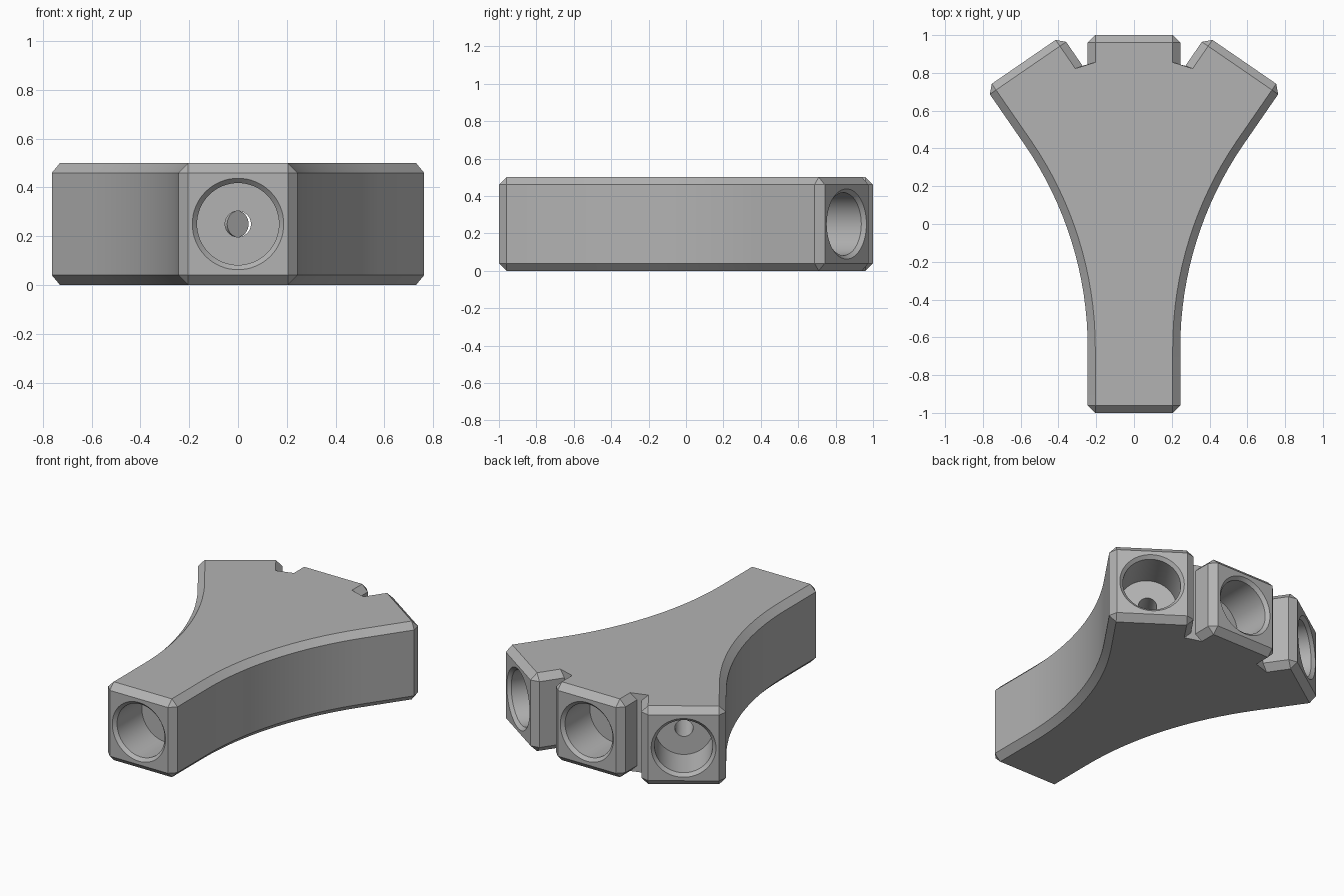
import bpy, bmesh
from math import sin, cos, pi, radians
from mathutils import Vector, Matrix

if "Cube" in bpy.data.objects:
    bpy.data.objects.remove(bpy.data.objects["Cube"])

HEIGHT, HALF, CH = 0.5, 0.245, 0.04      # block height, arm half width, chamfer
IN = HALF - CH
ANGLE = radians(34.5)                    # spread of the side arms
ARM_END = Vector((0.584, 0.8585))        # middle of a side arm's end face
OUT = Vector((sin(ANGLE), cos(ANGLE)))
SIDE = Vector((cos(ANGLE), -sin(ANGLE)))
RADIUS, ARC_Y, STEPS = 1.9, -0.656, 16   # concave flank arc

grey = bpy.data.materials.new("plain grey")
grey.use_nodes = True
grey.diffuse_color = (0.45, 0.45, 0.45, 1)
grey.node_tree.nodes["Principled BSDF"].inputs["Base Color"].default_value = grey.diffuse_color


def arm(u, t):
    """Point on a side arm: u across, t back from its end face."""
    return ARM_END + u * SIDE - t * OUT


def flank(r, a):
    return Vector((HALF + RADIUS - r * cos(a), ARC_Y + r * sin(a)))


def make_object(name, bm):
    bmesh.ops.recalc_face_normals(bm, faces=bm.faces[:])
    mesh = bpy.data.meshes.new(name)
    bm.to_mesh(mesh)
    bm.free()
    mesh.materials.append(grey)
    obj = bpy.data.objects.new(name, mesh)
    bpy.context.collection.objects.link(obj)
    return obj


def chamfered_block(name, outline):
    """Outline entries pair a cap point with one or two wall points."""
    bm = bmesh.new()
    walls = []
    for cap_z, wall_z in ((HEIGHT, HEIGHT - CH), (0, CH)):
        caps = [bm.verts.new((c.x, c.y, cap_z)) for c, _ in outline]
        rims = [[bm.verts.new((p.x, p.y, wall_z)) for p in ps] for _, ps in outline]
        bm.faces.new(caps)
        for i, rim in enumerate(rims):
            if len(rim) == 2:            # corner triangle
                bm.faces.new((caps[i], *rim))
            bm.faces.new((caps[i - 1], caps[i], rim[0], rims[i - 1][-1]))
        walls.append([v for rim in rims for v in rim])
    upper, lower = walls
    for i in range(len(upper)):
        bm.faces.new((upper[i - 1], upper[i], lower[i], lower[i - 1]))
    return make_object(name, bm)


def socket_cutter(name, end, inward, length):
    """Countersunk socket with a narrow channel running to the hub."""
    profile = [(0.207, -0.02), (0.168, 0.02), (0.168, 0.27), (0.053, 0.27), (0.053, length)]
    n = 64
    bm = bmesh.new()
    rings = [[bm.verts.new((r * cos(2 * pi * k / n), r * sin(2 * pi * k / n), d))
              for k in range(n)] for r, d in profile]
    for a, b in zip(rings, rings[1:]):
        for k in range(n):
            bm.faces.new((a[k - 1], a[k], b[k], b[k - 1]))
    bm.faces.new(rings[0])
    bm.faces.new(rings[-1])
    axis = Vector((inward.x, inward.y, 0))
    turn = axis.to_track_quat("Z", "Y").to_matrix().to_4x4()
    bm.transform(Matrix.Translation((end.x, end.y, HEIGHT / 2)) @ turn)
    obj = make_object(name, bm)
    obj.hide_render = True
    return obj


# Right half of the outline, from the stem round to the middle arm
V = Vector
half = [(V((IN, CH - 1)), [V((IN, -1)), V((HALF, CH - 1))])]
for i in range(STEPS + 1):
    a = ANGLE * i / STEPS
    half.append((flank(RADIUS + CH, a), [flank(RADIUS, a)]))
half += [
    (arm(IN, CH), [arm(HALF, CH), arm(IN, 0)]),
    (arm(-IN, CH), [arm(-IN, 0), arm(-HALF, CH)]),
    (arm(-IN, 0.184), [arm(-HALF, 0.194)]),          # notch between arms
    (V((IN, 0.856)), [V((HALF, 0.844))]),
    (V((IN, 1 - CH)), [V((HALF, 1 - CH)), V((IN, 1))]),
]


def flip(p):
    return V((-p.x, p.y))


mirrored = [(flip(c), [flip(p) for p in reversed(ps)]) for c, ps in reversed(half)]
body = chamfered_block("connector_body", half + mirrored)

# Sockets in the stem and the three arms
ends = [
    ("stem_socket", V((0, -1)), V((0, 1)), 1.04),
    ("middle_socket", V((0, 1)), V((0, -1)), 1.0),
    ("left_socket", ARM_END, -OUT, 1.03),
    ("right_socket", flip(ARM_END), flip(-OUT), 1.03),
]
bpy.context.view_layer.objects.active = body
for spec in ends:
    cutter = socket_cutter(*spec)
    mod = body.modifiers.new(spec[0], "BOOLEAN")
    mod.operation, mod.solver, mod.object = "DIFFERENCE", "EXACT", cutter
    bpy.ops.object.modifier_apply(modifier=mod.name)
    bpy.data.objects.remove(cutter)

bpy.ops.object.select_all(action="DESELECT")
body.select_set(True)
bpy.ops.object.shade_smooth_by_angle(angle=radians(20))
